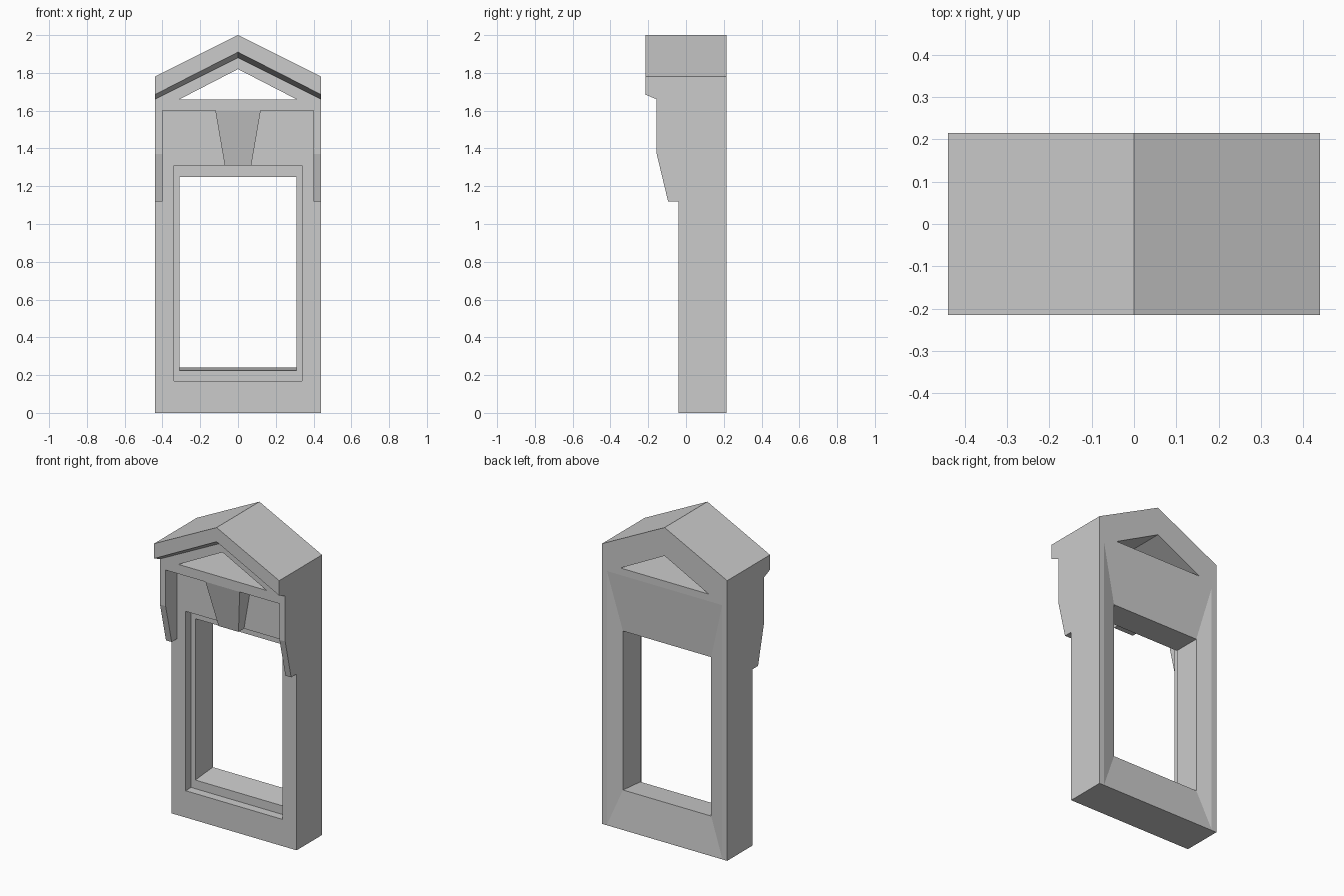
import bpy, bmesh

if "Cube" in bpy.data.objects:
    bpy.data.objects.remove(bpy.data.objects["Cube"])


def loft(name, loops, wrap=False):
    """Skin matching closed loops; wrap joins last to first, else cap ends."""
    bm = bmesh.new()
    rings = [[bm.verts.new(p) for p in loop] for loop in loops]
    pairs = list(zip(rings, rings[1:]))
    if wrap:
        pairs.append((rings[-1], rings[0]))
    else:
        bm.faces.new(rings[0])
        bm.faces.new(rings[-1])
    for a, b in pairs:
        n = len(a)
        for i in range(n):
            j = (i + 1) % n
            bm.faces.new((a[i], a[j], b[j], b[i]))
    bmesh.ops.remove_doubles(bm, verts=bm.verts, dist=1e-4)
    bmesh.ops.recalc_face_normals(bm, faces=bm.faces)
    me = bpy.data.meshes.new(name)
    bm.to_mesh(me)
    bm.free()
    ob = bpy.data.objects.new(name, me)
    bpy.context.collection.objects.link(ob)
    return ob


def rect(hw, z0, z1, y):
    return [(-hw, y, z0), (hw, y, z0), (hw, y, z1), (-hw, y, z1)]


# Wall with recessed window frame, sloped sill and splayed back
loft("window_wall", [
    rect(0.44, 0, 1.66, -0.04),
    rect(0.34, 0.17, 1.31, -0.04),
    rect(0.34, 0.17, 1.31, 0.015),
    rect(0.31, 0.225, 1.25, 0.015),
    rect(0.31, 0.24, 1.25, 0.19),
    rect(0.405, 0.005, 1.615, 0.215),
    rect(0.44, 0, 1.66, 0.215),
], wrap=True)


# Gable roof: overhanging cornice, then a pediment with a triangular hole
def gable(y, eave, in_z, apex):
    half = [(0.44, 1.78), (0.44, eave), (0.31, in_z)]
    right = [(x, y, z) for x, z in half]
    left = [(-x, y, z) for x, z in reversed(half)]
    return [(0, y, 2.0)] + right + [(0, y, apex)] + left


loft("gable_roof", [
    gable(-0.215, 1.685, 1.752, 1.91),
    gable(-0.155, 1.66, 1.725, 1.88),
    gable(-0.155, 1.66, 1.66, 1.82),
    gable(0.215, 1.66, 1.66, 1.82),
])

# Lintel band below the pediment
loft("lintel", [rect(0.44, 1.60, 1.66, -0.155), rect(0.44, 1.60, 1.66, -0.04)])

# Tapered keystone
loft("keystone", [
    [(-0.07, -0.095, 1.31), (0.07, -0.095, 1.31), (0.07, -0.04, 1.31), (-0.07, -0.04, 1.31)],
    [(-0.12, -0.155, 1.60), (0.12, -0.155, 1.60), (0.12, -0.04, 1.60), (-0.12, -0.04, 1.60)],
])

# Side brackets
profile = [(-0.04, 1.12), (-0.095, 1.12), (-0.155, 1.37), (-0.155, 1.60), (-0.04, 1.60)]
for side, s in (("left", -1), ("right", 1)):
    loft(side + "_bracket", [[(s * x, y, z) for y, z in profile] for x in (0.40, 0.44)])
